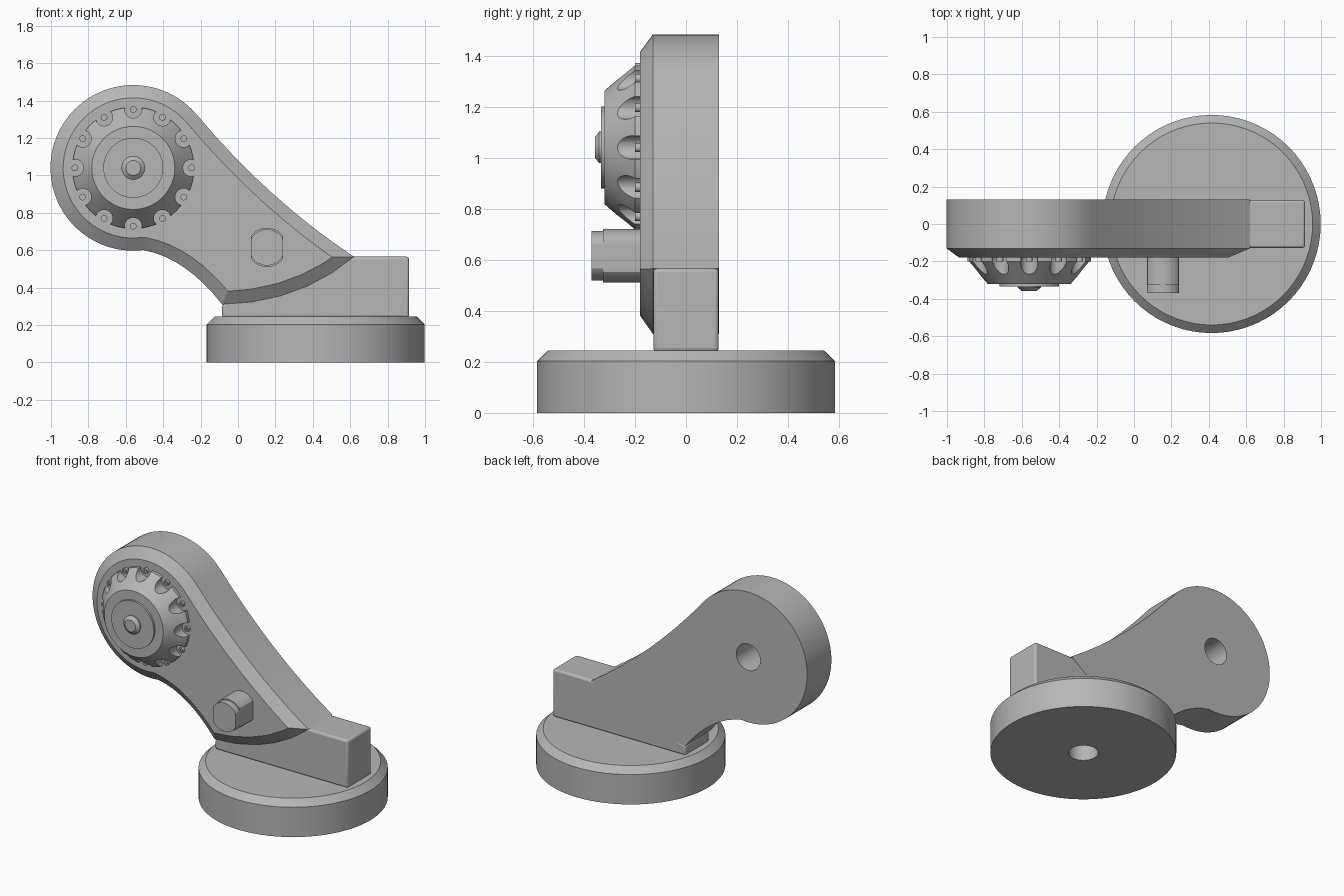
import bpy, bmesh, math
from mathutils import Vector

if "Cube" in bpy.data.objects:
    bpy.data.objects.remove(bpy.data.objects["Cube"])

grey = bpy.data.materials.new("plain_grey")
grey.diffuse_color = (0.47, 0.47, 0.47, 1)
grey.use_nodes = True
grey.node_tree.nodes["Principled BSDF"].inputs["Base Color"].default_value = grey.diffuse_color

HEAD = (-0.56, 1.04)   # centre of the arm head (x, z)
HEAD_R = 0.443


def loft(name, stacks):
    """Skin each stack of equal-length point rings and cap both ends."""
    bm = bmesh.new()
    for rings in stacks:
        loops = [[bm.verts.new(p) for p in ring] for ring in rings]
        n = len(loops[0])
        for a, b in zip(loops, loops[1:]):
            for i in range(n):
                j = (i + 1) % n
                bm.faces.new((a[i], a[j], b[j], b[i]))
        bm.faces.new(loops[0])
        bm.faces.new(loops[-1])
    bmesh.ops.recalc_face_normals(bm, faces=bm.faces)
    me = bpy.data.meshes.new(name)
    bm.to_mesh(me)
    bm.free()
    me.materials.append(grey)
    ob = bpy.data.objects.new(name, me)
    bpy.context.collection.objects.link(ob)
    return ob


def turned(profile, centre, axis="Y", n=64, half_width=9):
    """Rings of (radius, position) along an axis; half_width clips flats in x."""
    rings = []
    for r, t in profile:
        ring = []
        for i in range(n):
            a = 2 * math.pi * i / n
            u = max(-half_width, min(half_width, r * math.cos(a)))
            v = r * math.sin(a)
            if axis == "Y":
                ring.append(Vector((centre[0] + u, t, centre[1] + v)))
            else:
                ring.append(Vector((centre[0] + u, centre[1] + v, t)))
        rings.append(ring)
    return rings


def activate(ob):
    bpy.ops.object.select_all(action="DESELECT")
    ob.select_set(True)
    bpy.context.view_layer.objects.active = ob


def cut(ob, stacks):
    """Subtract lofted stacks from an object."""
    cutter = loft("cutter", stacks)
    mod = ob.modifiers.new("cut", "BOOLEAN")
    mod.operation = "DIFFERENCE"
    mod.solver = "EXACT"
    mod.object = cutter
    activate(ob)
    bpy.ops.object.modifier_apply(modifier=mod.name)
    bpy.data.objects.remove(cutter)


def bezier(a, c, b, n):
    """Quadratic curve samples without the last point."""
    a, b, c = Vector(a), Vector(b), Vector(c)
    return [a * (1 - t) ** 2 + c * 2 * t * (1 - t) + b * t * t
            for t in (i / n for i in range(n))]


def inset(pts, d):
    """Mitred inward offset of a counter-clockwise outline."""
    out = []
    for i, p in enumerate(pts):
        e1 = (p - pts[i - 1]).normalized()
        e2 = (pts[(i + 1) % len(pts)] - p).normalized()
        n1, n2 = Vector((-e1.y, e1.x)), Vector((-e2.y, e2.x))
        out.append(p + (n1 + n2) * d / (1 + n1.dot(n2)))
    return out


def on_head(deg, r=HEAD_R):
    a = math.radians(deg)
    return Vector((HEAD[0] + r * math.cos(a), HEAD[1] + r * math.sin(a)))


# Round base with chamfered rim and a central bore underneath
base = loft("base", [turned([(0.583, 0), (0.583, 0.203), (0.54, 0.245)],
                            (0.415, 0), "Z", 72)])
cut(base, [turned([(0.093, -0.1), (0.093, 0.2)], (0.415, 0), "Z", 32)])

# Mounting block that rises into the arm
side = [(-0.085, 0.24), (0.915, 0.24), (0.915, 0.565), (0.6, 0.565),
        (0.3, 0.42), (-0.02, 0.325), (-0.085, 0.312)]
block = loft("mounting_block", [[[Vector((x, y, z)) for x, z in side]
                                 for y in (-0.128, 0.128)]])
bev = block.modifiers.new("soft_edges", "BEVEL")
bev.width = 0.014
bev.segments = 3
bev.limit_method = "ANGLE"
bev.angle_limit = math.radians(40)

# Swept arm with round head, chamfered on the front
outline = [on_head(40 + 237 * i / 40) for i in range(40)]
outline += bezier(on_head(277), (-0.28, 0.56), (-0.085, 0.31), 8)
outline += bezier((-0.085, 0.31), (0.33, 0.32), (0.62, 0.565), 5)
outline += bezier((0.62, 0.565), (0.162, 0.868), on_head(40), 8)
layers = [(outline, 0.13), (outline, -0.13), (inset(outline, 0.068), -0.18)]
arm = loft("arm", [[[Vector((p.x, y, p.y)) for p in pts] for pts, y in layers]])
cut(arm, [turned([(0.09, 0.2), (0.09, -0.12)], HEAD, "Y", 32)])

# Conical knob with twelve scalloped recesses
knob = loft("knob", [turned([(0.325, -0.175), (0.325, -0.2), (0.222, -0.32)],
                            HEAD, "Y", 72)])
spots = [on_head(30 * i, 0.312) for i in range(12)]
cut(knob, [turned([(0.046, -0.1), (0.046, -0.4)], p, "Y", 24) for p in spots])

# Small hollow-topped screws in the recesses
loft("screws", [turned([(0.018, -0.17), (0.018, -0.2), (0.009, -0.2), (0.009, -0.193)],
                       p, "Y", 16) for p in spots])

# Cap plate and centre boss of the knob
loft("knob_cap", [turned([(0.16, -0.31), (0.16, -0.333)], HEAD)])
loft("knob_boss", [turned([(0.062, -0.325), (0.062, -0.34), (0.04, -0.357)],
                          HEAD, "Y", 32)])

# Flat-sided pin with a stepped end
loft("pin", [turned([(0.105, -0.17), (0.105, -0.325), (0.097, -0.325), (0.097, -0.37)],
                    (0.155, 0.615), "Y", 48, 0.085)])

for ob in bpy.context.collection.objects:
    activate(ob)
    bpy.ops.object.shade_smooth_by_angle(angle=math.radians(25))
